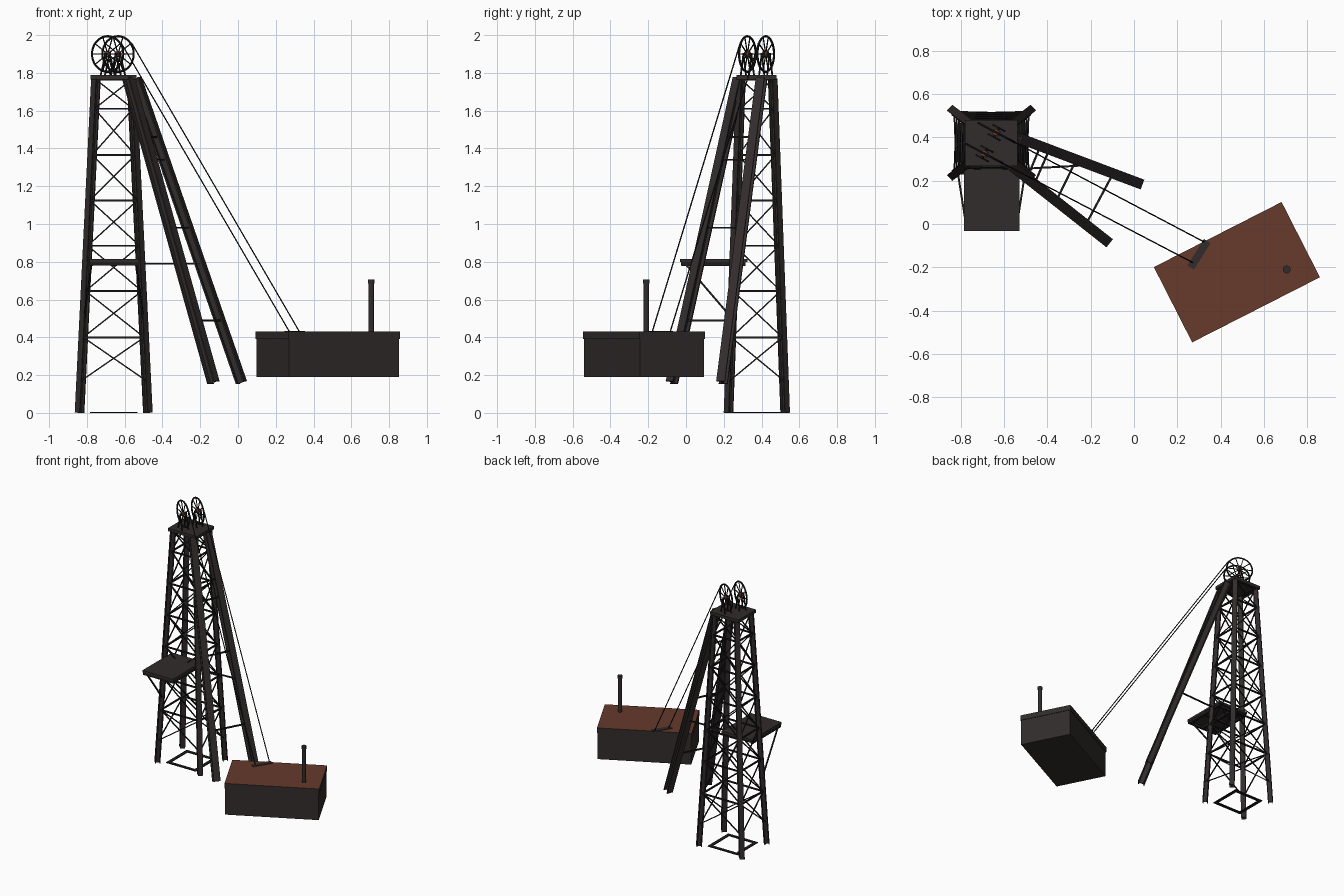
import bpy, bmesh, math
from mathutils import Vector, Matrix

cube = bpy.data.objects.get("Cube")
if cube:
    bpy.data.objects.remove(cube, do_unlink=True)


def material(name, rgb):
    m = bpy.data.materials.new(name)
    m.use_nodes = True
    m.diffuse_color = (*rgb, 1)
    m.node_tree.nodes["Principled BSDF"].inputs["Base Color"].default_value = (*rgb, 1)
    return m


STEEL = material("dark steel", (0.032, 0.025, 0.025))
IRON = material("black iron", (0.013, 0.011, 0.011))
RUST = material("rust brown", (0.135, 0.042, 0.025))


def finish(bm, name, *mats):
    bmesh.ops.recalc_face_normals(bm, faces=bm.faces)
    mesh = bpy.data.meshes.new(name)
    bm.to_mesh(mesh)
    bm.free()
    for m in mats:
        mesh.materials.append(m)
    ob = bpy.data.objects.new(name, mesh)
    bpy.context.collection.objects.link(ob)
    return ob


def box_section(w, d):
    return [(-w / 2, -d / 2), (w / 2, -d / 2), (w / 2, d / 2), (-w / 2, d / 2)]


def h_section(w, d):
    t = w * 0.16
    x, y = w / 2, d / 2
    half = [(x, -y), (x, -y + t), (t / 2, -y + t), (t / 2, y - t), (x, y - t), (x, y)]
    return half + [(-px, -py) for px, py in half]


def round_section(r, n):
    return [(r * math.cos(i * math.tau / n), r * math.sin(i * math.tau / n)) for i in range(n)]


def sweep(bm, a, b, section, side=(0, 0, 1)):
    """Straight member from a to b; section x follows side."""
    a, b = Vector(a), Vector(b)
    axis = (b - a).normalized()
    u = Vector(side)
    u = u - axis * u.dot(axis)
    if u.length < 0.01:
        u = Vector((1, 0, 0))
    u.normalize()
    v = axis.cross(u)
    ends = [[bm.verts.new(p + u * x + v * y) for x, y in section] for p in (a, b)]
    n = len(section)
    for i in range(n):
        j = (i + 1) % n
        bm.faces.new((ends[0][i], ends[0][j], ends[1][j], ends[1][i]))
    bm.faces.new(ends[0][::-1])
    bm.faces.new(ends[1])


def block(bm, x0, x1, y0, y1, z0, z1):
    c = Vector(((x0 + x1) / 2, (y0 + y1) / 2, (z0 + z1) / 2))
    size = Matrix.Diagonal((x1 - x0, y1 - y0, z1 - z0, 1))
    bmesh.ops.create_cube(bm, size=1, matrix=Matrix.Translation(c) @ size)


# Tower legs
CX, CY, TOP = -0.658, 0.375, 1.77
CORNERS = [(-1, -1), (1, -1), (1, 1), (-1, 1)]


def leg_point(corner, z):
    t = z / TOP
    return Vector((CX + corner[0] * (0.181 - 0.087 * t), CY + corner[1] * (0.15 - 0.066 * t), z))


bm = bmesh.new()
for sx, sy in CORNERS:
    sweep(bm, leg_point((sx, sy), 0), leg_point((sx, sy), TOP), h_section(0.036, 0.036), (sx, -sy, 0))
finish(bm, "tower_legs", STEEL)

# Horizontal rings and cross bracing on each side
levels = [0.17, 0.40, 0.645, 0.885, 1.125, 1.365, 1.61, 1.765]
bm = bmesh.new()
for i in range(4):
    c, d = CORNERS[i], CORNERS[(i + 1) % 4]
    for low, high in zip(levels, levels[1:]):
        sweep(bm, leg_point(c, high), leg_point(d, high), box_section(0.010, 0.010))
        sweep(bm, leg_point(c, low), leg_point(d, high), box_section(0.007, 0.007))
        sweep(bm, leg_point(d, low), leg_point(c, high), box_section(0.007, 0.007))
finish(bm, "tower_bracing", IRON)

# Flat shaft collar on the ground
bm = bmesh.new()
for s in (-1, 1):
    block(bm, CX - 0.125, CX + 0.125, CY + s * 0.112 - 0.012, CY + s * 0.112 + 0.012, 0, 0.006)
    block(bm, CX + s * 0.113 - 0.012, CX + s * 0.113 + 0.012, CY - 0.1, CY + 0.1, 0, 0.006)
finish(bm, "shaft_collar", IRON)

# Head platform
bm = bmesh.new()
block(bm, -0.78, -0.537, 0.268, 0.479, 1.765, 1.788)
finish(bm, "head_platform", STEEL)

# Side landing with edge beams and struts
bm = bmesh.new()
block(bm, -0.785, -0.528, -0.033, 0.325, 0.798, 0.815)
finish(bm, "landing_deck", STEEL)
bm = bmesh.new()
for x in (-0.775, -0.657, -0.538):
    block(bm, x - 0.008, x + 0.008, -0.025, 0.315, 0.778, 0.798)
for y in (-0.02, 0.14, 0.3):
    block(bm, -0.785, -0.528, y - 0.007, y + 0.007, 0.78, 0.798)
for s in (-1, 1):
    sweep(bm, (CX + s * 0.118, 0.0, 0.785), leg_point((s, -1), 0.5), box_section(0.009, 0.009))
finish(bm, "landing_frame", IRON)

# Raking stays
stays = [(Vector((-0.54, 0.40, 1.77)), Vector((0.018, 0.19, 0.16))),
         (Vector((-0.58, 0.28, 1.77)), Vector((-0.13, -0.075, 0.16)))]


def stay_point(k, z):
    a, b = stays[k]
    return a.lerp(b, (a.z - z) / (a.z - b.z))


bm = bmesh.new()
for a, b in stays:
    sweep(bm, a, b, h_section(0.048, 0.048), (b.y - a.y, a.x - b.x, 0))
finish(bm, "raking_stays", STEEL)
bm = bmesh.new()
for z in (1.46, 1.34, 0.98, 0.49):
    sweep(bm, stay_point(0, z), stay_point(1, z), box_section(0.01, 0.01))
sweep(bm, leg_point((1, -1), 0.79), stay_point(0, 0.79), box_section(0.009, 0.009))
finish(bm, "stay_ties", IRON)

# Winding wheels, hubs, axles and bearing frames
heading = Vector((math.cos(math.radians(-28)), math.sin(math.radians(-28)), 0))
across = Vector((-heading.y, heading.x, 0))
up = Vector((0, 0, 1))
wheels = [Vector((-0.69, 0.325, 1.9)), Vector((-0.635, 0.422, 1.9))]
rope_ends = [Vector((0.275, -0.18, 0.425)), Vector((0.328, -0.085, 0.425))]
RIM = 0.1
ropes = bmesh.new()
for k, (hub, end) in enumerate(zip(wheels, rope_ends)):
    frame = Matrix((heading, up, across)).transposed().to_4x4()
    frame.translation = hub
    bpy.ops.mesh.primitive_torus_add(major_radius=RIM - 0.006, minor_radius=0.006,
                                     major_segments=32, minor_segments=6)
    rim = bpy.context.object
    rim.name = f"wheel_rim_{k + 1}"
    rim.data.transform(frame)
    rim.data.materials.append(IRON)
    bpy.ops.object.shade_smooth_by_angle()
    bm = bmesh.new()
    for i in range(10):
        a = i * math.tau / 10
        sweep(bm, hub, hub + (heading * math.cos(a) + up * math.sin(a)) * (RIM - 0.007),
              box_section(0.005, 0.005), across)
    finish(bm, f"wheel_spokes_{k + 1}", IRON)
    bm = bmesh.new()
    sweep(bm, hub - across * 0.014, hub + across * 0.014, round_section(0.015, 12))
    finish(bm, f"wheel_hub_{k + 1}", RUST)
    bm = bmesh.new()
    sweep(bm, hub - across * 0.028, hub + across * 0.028, round_section(0.006, 8))
    for s in (-1, 1):
        for f in (-1, 1):
            foot = hub + across * s * 0.024 + heading * f * 0.03
            foot.z = 1.785
            sweep(bm, foot, hub + across * s * 0.024, box_section(0.007, 0.007))
    finish(bm, f"wheel_bearing_{k + 1}", IRON)
    # Rope leaves the rim along its tangent
    run = (end - hub).normalized()
    out = across.cross(run).normalized()
    if out.z < 0:
        out = -out
    sweep(ropes, hub + out * RIM, end, round_section(0.0035, 6))
finish(ropes, "winding_ropes", IRON)

# Winch house with rust roof
place = Matrix.Translation((0.475, -0.2225, 0)) @ Matrix.Rotation(math.radians(27), 4, "Z")
bm = bmesh.new()
block(bm, -0.327, 0.327, -0.191, 0.191, 0.19, 0.40)
block(bm, -0.331, 0.331, -0.195, 0.195, 0.39, 0.43)
house = finish(bm, "winch_house", STEEL, RUST)
for f in house.data.polygons:
    if f.normal.z > 0.9 and f.center.z > 0.42:
        f.material_index = 1
house.data.transform(place)

# Rope slot on the roof
bm = bmesh.new()
block(bm, -0.072, 0.072, -0.018, 0.018, 0.428, 0.434)
slot = finish(bm, "rope_slot", STEEL)
slot.data.transform(Matrix.Translation((0.30, -0.14, 0)) @ Matrix.Rotation(math.radians(58), 4, "Z"))

# Chimney
bm = bmesh.new()
sweep(bm, (0.705, -0.21, 0.42), (0.705, -0.21, 0.69), round_section(0.015, 16))
sweep(bm, (0.705, -0.21, 0.685), (0.705, -0.21, 0.705), round_section(0.018, 16))
chimney = finish(bm, "chimney", STEEL)
bpy.ops.object.select_all(action="DESELECT")
chimney.select_set(True)
bpy.context.view_layer.objects.active = chimney
bpy.ops.object.shade_smooth_by_angle()
